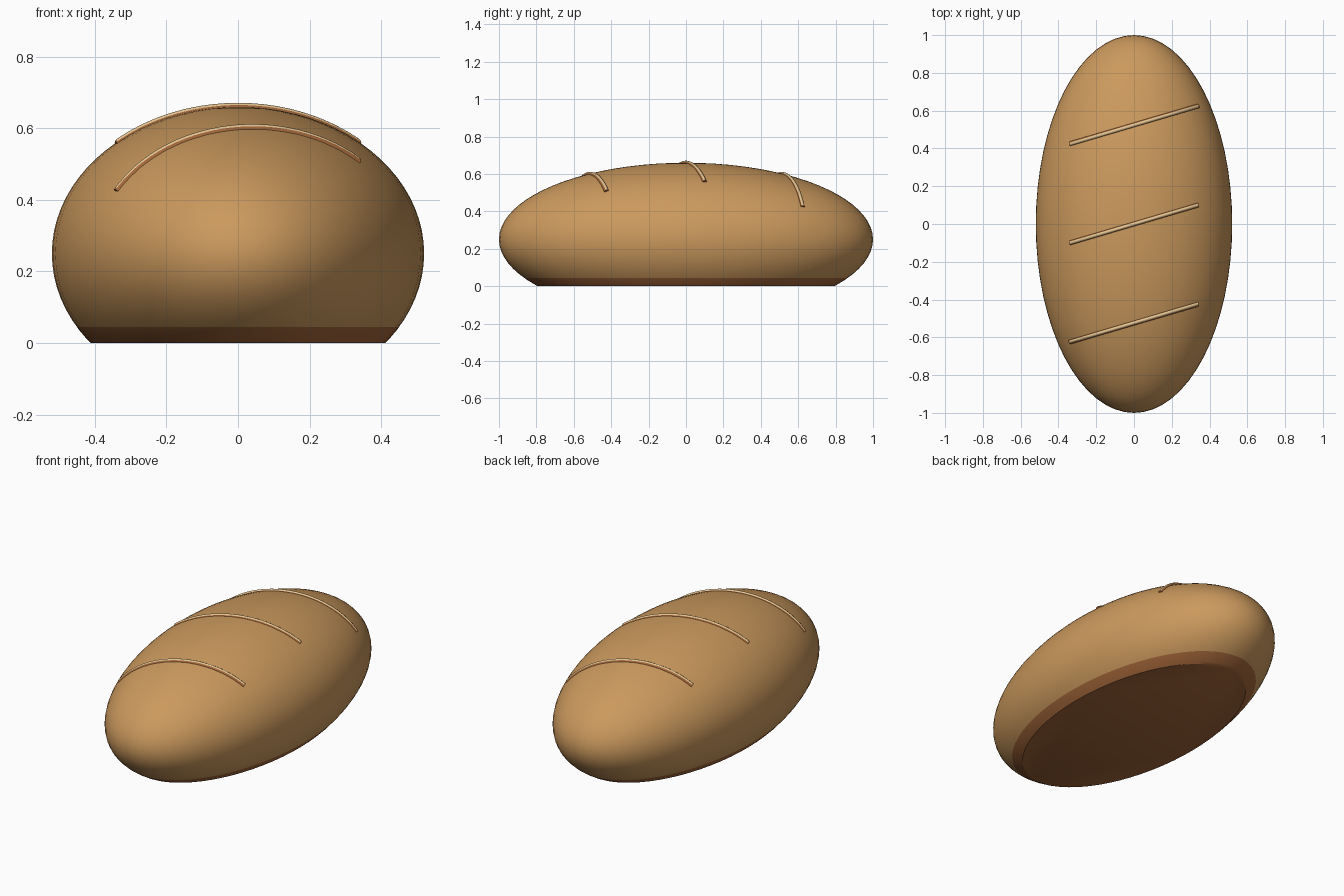
import bpy, bmesh, math
from mathutils import Matrix, Vector

cube = bpy.data.objects.get("Cube")
if cube:
    bpy.data.objects.remove(cube, do_unlink=True)

HALF_X, HALF_Y, HALF_Z = 0.52, 1.0, 0.41   # loaf radii
MID_Z = 0.25                               # height of the widest section
BASE_TOP = 0.045                           # top of the dark baked base


def material(name, rgb):
    mat = bpy.data.materials.new(name)
    mat.use_nodes = True
    color = (*rgb, 1.0)
    mat.diffuse_color = color
    mat.node_tree.nodes["Principled BSDF"].inputs["Base Color"].default_value = color
    return mat


crust = material("golden_crust", (0.60, 0.32, 0.11))
dark = material("dark_crust", (0.37, 0.135, 0.042))
crumb = material("pale_crumb", (0.78, 0.56, 0.29))


def smooth(obj, angle):
    bpy.ops.object.select_all(action="DESELECT")
    obj.select_set(True)
    bpy.context.view_layer.objects.active = obj
    bpy.ops.object.shade_smooth_by_angle(angle=math.radians(angle))


def surface_z(x, y):
    return MID_Z + HALF_Z * math.sqrt(1 - (x / HALF_X) ** 2 - (y / HALF_Y) ** 2)


# Loaf: ellipsoid cut flat underneath, with a darker band and bottom
bm = bmesh.new()
bmesh.ops.create_uvsphere(bm, u_segments=64, v_segments=40, radius=1)
bmesh.ops.transform(bm, verts=bm.verts, matrix=Matrix.Translation((0, 0, MID_Z))
                    @ Matrix.Diagonal((HALF_X, HALF_Y, HALF_Z, 1)))


def slice_at(z, clear):
    geom = bm.verts[:] + bm.edges[:] + bm.faces[:]
    return bmesh.ops.bisect_plane(bm, geom=geom, plane_co=(0, 0, z),
                                  plane_no=(0, 0, 1), clear_inner=clear)


slice_at(BASE_TOP, False)
cut = slice_at(0, True)
rim = [e for e in cut["geom_cut"] if isinstance(e, bmesh.types.BMEdge)]
bmesh.ops.contextual_create(bm, geom=rim)
bmesh.ops.recalc_face_normals(bm, faces=bm.faces)
for face in bm.faces:
    face.material_index = int(face.calc_center_median().z < BASE_TOP)
mesh = bpy.data.meshes.new("loaf")
bm.to_mesh(mesh)
bm.free()
mesh.materials.append(crust)
mesh.materials.append(dark)
loaf = bpy.data.objects.new("loaf", mesh)
bpy.context.collection.objects.link(loaf)
smooth(loaf, 30)


# Scores: slanted tubes that follow the crust
def score_tube(name, center_y, radius, lift, mat):
    curve = bpy.data.curves.new(name, "CURVE")
    curve.dimensions = "3D"
    curve.bevel_depth = radius
    curve.bevel_resolution = 2
    curve.use_fill_caps = True
    steps = 28
    line = curve.splines.new("POLY")
    line.points.add(steps)
    for i, point in enumerate(line.points):
        t = 2 * i / steps - 1
        x, y = 0.34 * t, center_y + 0.1 * t
        z = surface_z(x, y)
        normal = Vector((x / HALF_X ** 2, y / HALF_Y ** 2,
                         (z - MID_Z) / HALF_Z ** 2)).normalized()
        pos = Vector((x, y, z + lift)) - normal * 0.006
        point.co = (*pos, 1)
    curve.materials.append(mat)
    obj = bpy.data.objects.new(name, curve)
    bpy.context.collection.objects.link(obj)
    bpy.ops.object.select_all(action="DESELECT")
    obj.select_set(True)
    bpy.context.view_layer.objects.active = obj
    bpy.ops.object.convert(target="MESH")
    smooth(bpy.context.object, 50)


for label, y in (("front", -0.525), ("middle", 0), ("back", 0.525)):
    score_tube(label + "_score_edge", y, 0.014, 0, dark)
    score_tube(label + "_score_crumb", y, 0.009, 0.008, crumb)
